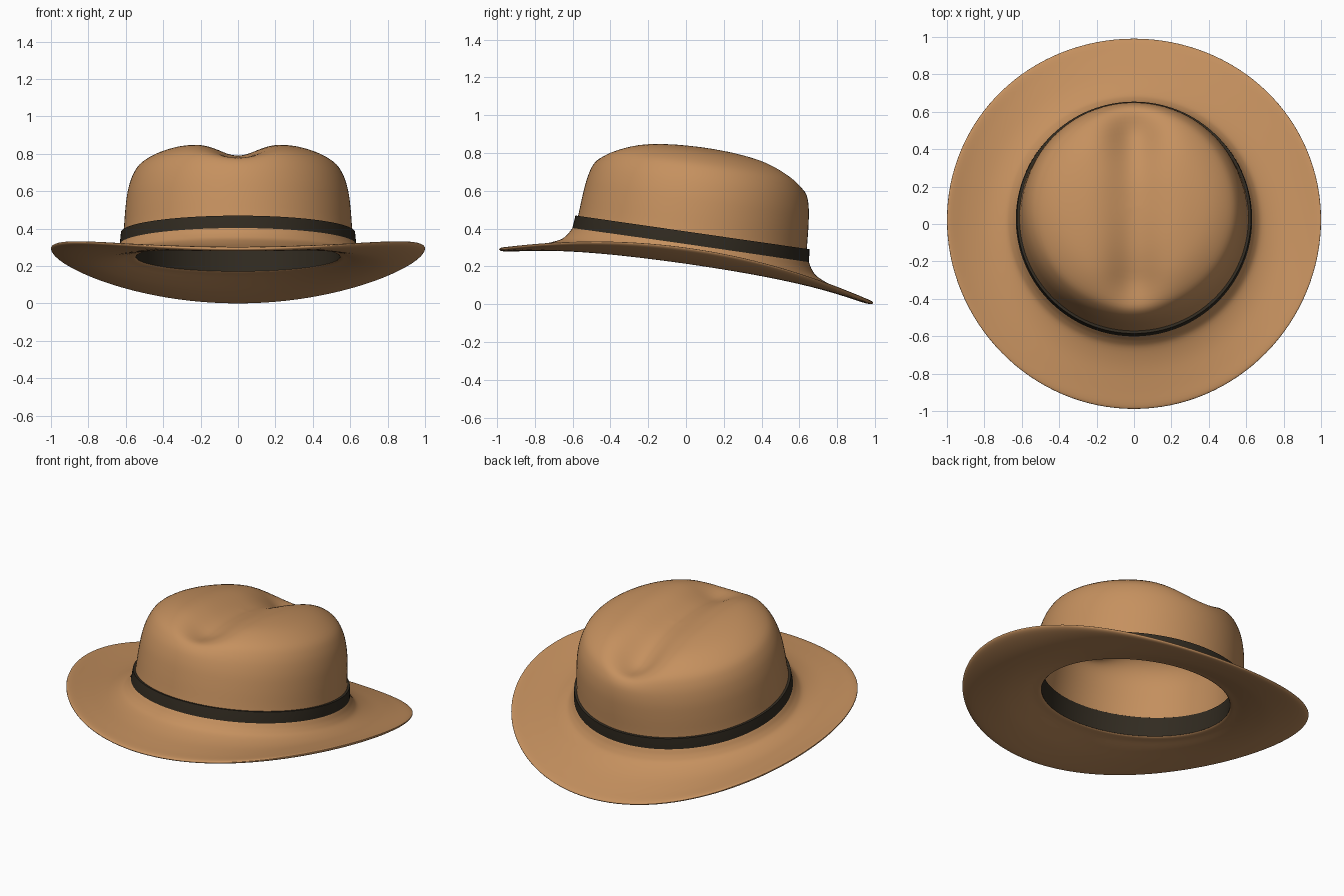
import bpy, bmesh, math
from mathutils import Vector, Matrix

if "Cube" in bpy.data.objects:
    bpy.data.objects.remove(bpy.data.objects["Cube"], do_unlink=True)

TILT = Matrix.Rotation(math.radians(-8.2), 4, 'X')   # back of the hat sits lower


def material(name, rgb):
    mat = bpy.data.materials.new(name)
    mat.use_nodes = True
    color = (*rgb, 1)
    mat.diffuse_color = color
    bsdf = mat.node_tree.nodes["Principled BSDF"]
    bsdf.inputs["Base Color"].default_value = color
    bsdf.inputs["Roughness"].default_value = 0.9
    return mat


def smooth_path(points, steps):
    """Catmull-Rom curve through (radius, height) points."""
    p = [Vector(q) for q in points]
    p = [p[0]] + p + [p[-1]]
    out = []
    for a, b, c, d in zip(p, p[1:], p[2:], p[3:]):
        for i in range(steps):
            t = i / steps
            out.append(0.5 * (2 * b + (c - a) * t + (2 * a - 5 * b + 4 * c - d) * t ** 2
                              + (3 * b - a - 3 * c + d) * t ** 3))
    return out + [p[-1]]


def ramp(value, low, high):
    t = min(1, max(0, (value - low) / (high - low)))
    return t * t * (3 - 2 * t)


def lathe(name, path, mat, shape=None, closed=False):
    bm = bmesh.new()
    verts = [bm.verts.new((max(0, r), 0, z)) for r, z in path]
    edges = [bm.edges.new(pair) for pair in zip(verts, verts[1:])]
    if closed:
        edges.append(bm.edges.new((verts[-1], verts[0])))
    bmesh.ops.spin(bm, geom=verts + edges, cent=(0, 0, 0), axis=(0, 0, 1),
                   angle=math.tau, steps=128, use_duplicate=False)
    bmesh.ops.remove_doubles(bm, verts=bm.verts, dist=0.0005)
    bmesh.ops.recalc_face_normals(bm, faces=bm.faces)
    if shape:
        for v in bm.verts:
            v.co.z += shape(v.co)
    bm.transform(TILT)
    bmesh.ops.translate(bm, vec=(0, -0.02, 0.003), verts=bm.verts)
    mesh = bpy.data.meshes.new(name)
    bm.to_mesh(mesh)
    bm.free()
    mesh.materials.append(mat)
    obj = bpy.data.objects.new(name, mesh)
    bpy.context.collection.objects.link(obj)
    bpy.ops.object.select_all(action='DESELECT')
    obj.select_set(True)
    bpy.context.view_layer.objects.active = obj
    bpy.ops.object.shade_smooth_by_angle(angle=math.radians(40))
    return obj


def felt_shape(co):
    """Brim curls up at both sides; crown has a pinched crease from front to back."""
    r = math.hypot(co.x, co.y)
    if co.z < 0.45:
        return 0.145 * (max(0, r - 0.6) / 0.4) ** 1.7 * (co.x / r) ** 2
    depth = 0.066 + 0.2 * co.y ** 2 + 0.03 * ramp(co.y, 0.1, 0.5)
    depth *= 1 - ramp(abs(co.y), 0.36, 0.62)
    return -depth * math.exp(-(co.x / 0.1) ** 2 / 2) * ramp(co.z, 0.58, 0.74)


felt = material("tan felt", (0.56, 0.282, 0.114))
ribbon = material("dark ribbon", (0.031, 0.024, 0.015))

# Felt body: crown top down to the brim edge, then back up the inside
outer = [(0, 0.846), (0.13, 0.844), (0.27, 0.834), (0.41, 0.806), (0.515, 0.752),
         (0.563, 0.687), (0.59, 0.6), (0.603, 0.5), (0.612, 0.38), (0.621, 0.335),
         (0.635, 0.308), (0.655, 0.275), (0.69, 0.242), (0.78, 0.206), (0.9, 0.177),
         (0.98, 0.16), (1.0, 0.148)]
inner = [(0.98, 0.139), (0.9, 0.15), (0.78, 0.176), (0.68, 0.206), (0.6, 0.232),
         (0.548, 0.245), (0.552, 0.265), (0.556, 0.31), (0.55, 0.38), (0.54, 0.5),
         (0.528, 0.6), (0.5, 0.67), (0.45, 0.72), (0.36, 0.76), (0.24, 0.785),
         (0.12, 0.795), (0, 0.797)]
lathe("felt_hat_body", smooth_path(outer + inner, 4), felt, felt_shape)

# Ribbon band, showing both outside and inside the crown
lathe("ribbon_band", [(0.545, 0.248), (0.6, 0.26), (0.632, 0.29), (0.632, 0.32),
                      (0.626, 0.381), (0.6, 0.381), (0.56, 0.372), (0.546, 0.365)],
      ribbon, closed=True)
